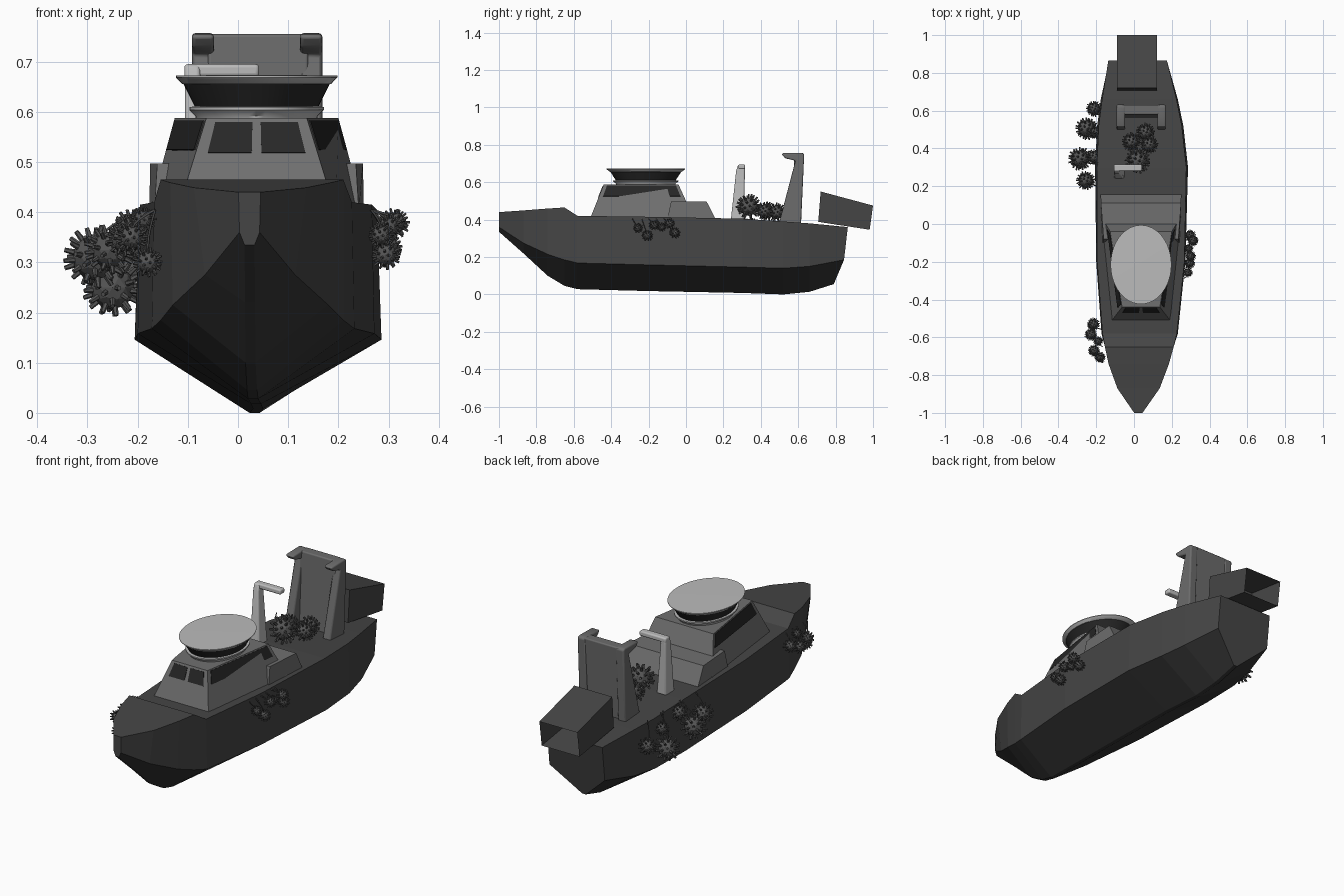
import bpy, bmesh, math, random
from mathutils import Vector, Matrix

if "Cube" in bpy.data.objects:
    bpy.data.objects.remove(bpy.data.objects["Cube"])

random.seed(4)
CX = 0.037


def mat(name, g):
    m = bpy.data.materials.new(name)
    m.diffuse_color = (g, g, g, 1)
    m.use_nodes = True
    m.node_tree.nodes["Principled BSDF"].inputs["Base Color"].default_value = m.diffuse_color
    return m


HULL, LOW = mat("hull_dark", 0.06), mat("hull_bottom", 0.035)
CABIN, GLASS = mat("cabin_grey", 0.16), mat("dark_glass", 0.02)
PALE, FRAME, MINE = mat("pale_metal", 0.5), mat("frame_grey", 0.15), mat("spiky_grey", 0.09)


def make(name, verts, faces, m, bevel=0, smooth=None):
    me = bpy.data.meshes.new(name)
    me.from_pydata([tuple(v) for v in verts], [], faces)
    bm = bmesh.new()
    bm.from_mesh(me)
    bmesh.ops.recalc_face_normals(bm, faces=bm.faces)
    bm.to_mesh(me)
    bm.free()
    ob = bpy.data.objects.new(name, me)
    bpy.context.collection.objects.link(ob)
    me.materials.append(m)
    if bevel:
        b = ob.modifiers.new("bevel", 'BEVEL')
        b.width, b.segments = bevel, 3
    if smooth:
        bpy.context.view_layer.objects.active = ob
        ob.select_set(True)
        bpy.ops.object.shade_smooth_by_angle(angle=math.radians(smooth))
        ob.select_set(False)
    return ob


def loft(rings):
    n = len(rings[0])
    verts = [v for r in rings for v in r]
    faces = [(i*n+j, i*n+(j+1) % n, (i+1)*n+(j+1) % n, (i+1)*n+j)
             for i in range(len(rings)-1) for j in range(n)]
    faces += [tuple(range(n)), tuple(range(len(verts)-n, len(verts)))]
    return verts, faces


def extrude_x(name, profile, x0, x1, m, **kw):
    v, f = loft([[(x, y, z) for y, z in profile] for x in (x0, x1)])
    return make(name, v, f, m, **kw)


def lathe(name, profile, m):
    rings = [[(CX + r*math.cos(a), -0.215 + 1.3*r*math.sin(a), z)
              for a in (2*math.pi*k/48 for k in range(48))] for r, z in profile]
    v, f = loft(rings)
    return make(name, v, f, m, smooth=40)


# hull: y, centre x, deck half width, deck z, chine half width, chine z, keel z, chine y shift, keel y shift
SECTIONS = [
    (-1.00, .023, .022, .440, .020, .360, .335, 0, 0),
    (-.87, .024, .112, .449, .090, .275, .220, 0, 0),
    (-.74, .025, .160, .459, .155, .215, .100, 0, 0),
    (-.65, .028, .182, .465, .182, .185, .046, 0, 0),
    (-.58, .030, .197, .420, .202, .168, .028, 0, 0),
    (-.20, .036, .231, .415, .236, .158, .018, 0, 0),
    (.30, .040, .237, .405, .246, .146, .008, 0, 0),
    (.52, .033, .220, .390, .228, .140, .000, 0, 0),
    (.66, .028, .197, .380, .204, .150, .014, 0, 0),
    (.865, .019, .155, .360, .155, .185, .055, -.02, -.075)]
rings = []
for y, c, dw, dz, cw, cz, kz, cy, ky in SECTIONS:
    half = [(dw, y, dz), (cw, y+cy, cz), (.01, y+ky, kz)]
    rings.append([(c-x, b, z) for x, b, z in half] + [(c+x, b, z) for x, b, z in reversed(half)])
hull = make("hull", *loft(rings), HULL)
hull.data.materials.append(LOW)
for p in hull.data.polygons:
    if p.normal.z < -0.3:
        p.material_index = 1


# cabin blocks; each end is (y, half width)
def block(name, zb, zt, bf, br, tf, tr, m):
    ring = lambda f, r, z: [Vector((CX-f[1], f[0], z)), Vector((CX+f[1], f[0], z)),
                            Vector((CX+r[1], r[0], z)), Vector((CX-r[1], r[0], z))]
    v, f = loft([ring(bf, br, zb), ring(tf, tr, zt)])
    make(name, v, f, m)
    return v


cab = block("cabin", .40, .588, (-.515, .158), (.045, .214), (-.44, .1), (-.04, .163), CABIN)
block("cabin_aft_step", .40, .497, (-.1, .204), (.16, .214), (-.08, .198), (.11, .212), CABIN)


# windows laid on the cabin faces
def window(name, a, b, c, d, u0, u1, v0, v1):
    n = (b-a).cross(d-a).normalized() * .0025
    at = lambda u, v: a.lerp(b, u).lerp(d.lerp(c, u), v)
    pts = [at(u0, v0), at(u1, v0), at(u1, v1), at(u0, v1)]
    v, f = loft([[p-n for p in pts], [p+n for p in pts]])
    make(name, v, f, GLASS)


for k, (u0, u1) in enumerate([(.1, .46), (.54, .9)]):
    window(f"front_window_{k}", cab[0], cab[1], cab[5], cab[4], u0, u1, .63, .95)
window("right_window", cab[1], cab[2], cab[6], cab[5], .05, .96, .66, .97)
window("left_window", cab[0], cab[3], cab[7], cab[4], .05, .96, .66, .97)

# oval lookout with glass band and wide roof
lathe("lookout_base", [(.12, .58), (.122, .592), (.134, .604), (.134, .61), (.11, .611)], PALE)
lathe("lookout_glass", [(.122, .608), (.147, .658)], GLASS)
lathe("lookout_roof", [(.14, .655), (.149, .656), (.161, .669), (.161, .672), (.1, .673)], PALE)

# small crane
v, f = loft([[(x0, y0, z), (x1, y0, z), (x1, y1, z), (x0, y1, z)] for x0, x1, y0, y1, z in
             [(-.105, -.05, .24, .31, .40), (-.106, -.075, .268, .315, .66), (-.107, -.075, .28, .316, .695)]])
make("crane_post", v, f, PALE, bevel=.008, smooth=40)
extrude_x("crane_arm", [(.28, .67), (.316, .67), (.316, .695), (.28, .695)], -.107, .042, PALE, bevel=.007, smooth=40)

# stern gantry: two hooked legs and a web between
LEG = [(.497, .38), (.615, .375), (.632, .75), (.62, .757), (.52, .755), (.51, .75), (.53, .728), (.585, .715)]
for side, x in (("left", -.092), ("right", .124)):
    extrude_x(f"gantry_leg_{side}", LEG, x, x+.044, FRAME, bevel=.007, smooth=45)
extrude_x("gantry_web", [(.56, .38), (.605, .375), (.63, .755), (.58, .755)], -.06, .14, FRAME, bevel=.006, smooth=45)

# stern launch box, hollow and open to the rear
box = extrude_x("stern_box", [(.72, .55), (.707, .388), (.982, .346), (1.0, .475)], -.09, .122, HULL)
bm = bmesh.new()
bm.from_mesh(box.data)
rear = max(bm.faces, key=lambda q: q.calc_center_median().y)
bmesh.ops.inset_region(bm, faces=[rear], thickness=.014)
bmesh.ops.translate(bm, verts=list(rear.verts), vec=(0, -.2, .03))
bm.to_mesh(box.data)
bm.free()


# spiky ball: round core with blunt spikes spread evenly
def spiky_ball(name, c, r):
    bm = bmesh.new()
    bmesh.ops.create_icosphere(bm, subdivisions=2, radius=r*.74)
    n = 46
    for i in range(n):
        z = 1 - 2*(i+.5)/n
        a = i*2.39996
        d = Vector((math.sqrt(1-z*z)*math.cos(a), math.sqrt(1-z*z)*math.sin(a), z))
        L = r*random.uniform(.28, .38)
        M = Matrix.Translation(d*(r*.68+L/2)) @ d.to_track_quat('Z', 'Y').to_matrix().to_4x4()
        bmesh.ops.create_cone(bm, cap_ends=True, segments=6, radius1=r*.1, radius2=r*.075, depth=L, matrix=M)
    me = bpy.data.meshes.new(name)
    bm.to_mesh(me)
    bm.free()
    me.materials.append(MINE)
    ob = bpy.data.objects.new(name, me)
    ob.location = c
    bpy.context.collection.objects.link(ob)


# thin rope from a ball up to the deck edge
def rope(name, a, b):
    cu = bpy.data.curves.new(name, 'CURVE')
    cu.dimensions, cu.bevel_depth, cu.bevel_resolution = '3D', .0025, 1
    s = cu.splines.new('POLY')
    s.points.add(6)
    for k, p in enumerate(s.points):
        t = k/6
        q = Vector(a).lerp(Vector(b), t)
        p.co = (q.x + (a[0]-b[0])*.35*math.sin(math.pi*t), q.y, q.z, 1)
    cu.materials.append(MINE)
    bpy.context.collection.objects.link(bpy.data.objects.new(name, cu))


CLUSTERS = {
    "left_aft": (-.19, [(-.212, .61, .29, .042), (-.25, .505, .25, .06), (-.205, .485, .33, .035),
                        (-.285, .345, .31, .062), (-.21, .355, .365, .042), (-.255, .23, .325, .05)]),
    "left_bow": (-.165, [(-.215, -.53, .365, .034), (-.228, -.585, .345, .034), (-.19, -.62, .385, .026),
                         (-.212, -.67, .35, .032), (-.18, -.705, .30, .03)]),
    "right": (.265, [(.285, -.257, .354, .026), (.295, -.207, .315, .03), (.30, -.17, .37, .028),
                     (.29, -.13, .36, .024), (.312, -.088, .378, .03), (.298, -.06, .33, .03)]),
    "deck": (None, [(.02, .335, .47, .067), (-.015, .435, .445, .05), (.06, .485, .44, .05), (.08, .42, .445, .048)])}
for label, (edge, balls) in CLUSTERS.items():
    for k, (x, y, z, r) in enumerate(balls):
        spiky_ball(f"spiky_ball_{label}_{k}", (x, y, z), r)
        if edge:
            rope(f"rope_{label}_{k}", (x, y, z), (edge, y-.03, .405))
